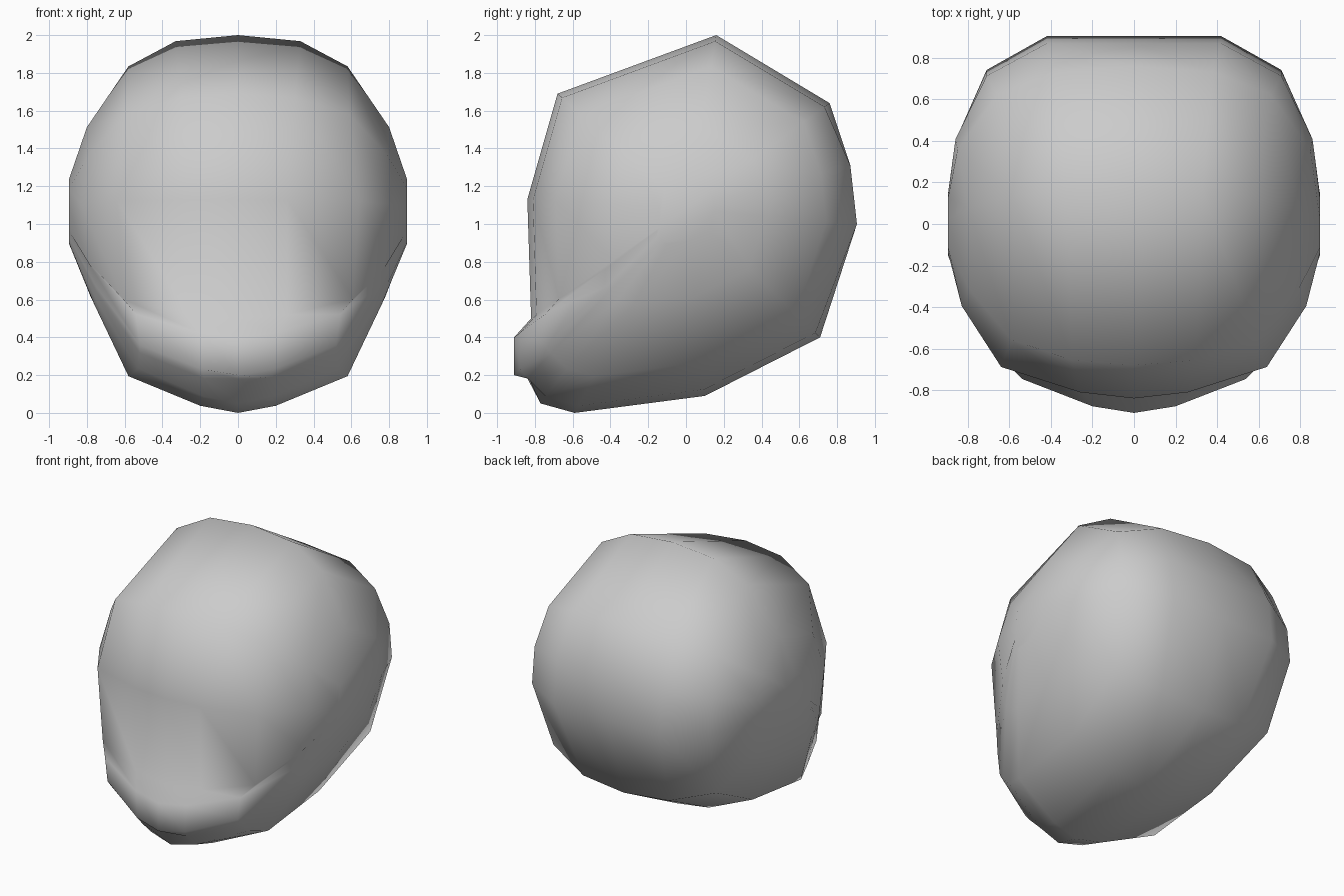
import bpy, bmesh

if "Cube" in bpy.data.objects:
    bpy.data.objects.remove(bpy.data.objects["Cube"])

# Centre-line profile of the head with the half-widths of its side columns:
# (y, z, x1, x2, x3)
ROWS = [
    (0.16, 2.00, 0.33, 0.58, 0.80),    # crown
    (-0.68, 1.69, 0.30, 0.59, 0.79),   # forehead
    (-0.84, 1.13, 0.26, 0.64, 0.83),   # brow
    (-0.82, 0.50, 0.26, 0.61, 0.80),   # under the brow
    (-0.91, 0.40, 0.20, 0.54, 0.77),   # muzzle top
    (-0.91, 0.20, 0.19, 0.52, 0.75),   # upper lip
    (-0.87, 0.15, 0.18, 0.52, 0.75),   # mouth
    (-0.77, 0.05, 0.18, 0.53, 0.75),   # chin
    (-0.59, 0.00, 0.20, 0.58, 0.76),   # jaw
    (0.10, 0.09, 0.25, 0.59, 0.78),    # neck underside
    (0.71, 0.40, 0.34, 0.65, 0.80),    # nape
    (0.905, 1.00, 0.42, 0.71, 0.85),   # back
    (0.87, 1.31, 0.42, 0.71, 0.86),    # upper back
    (0.76, 1.64, 0.38, 0.66, 0.85),    # back of crown
]
CENTRE_Y, CENTRE_Z = 0.0, 1.08
SCALES = (1.0, 0.965, 0.82, 0.47, 0.17)
SIDE_X = 0.895

bm = bmesh.new()


def column(k):
    """One closed loop of the profile, shrunk towards the side centre."""
    s = SCALES[abs(k)]
    sign = -1 if k < 0 else 1
    loop = []
    for y, z, x1, x2, x3 in ROWS:
        x = (0, x1, x2, x3, SIDE_X)[abs(k)] * sign
        # back stays flatter across its middle
        sc = 1.0 if abs(k) == 1 and y > 0.8 else s
        loop.append(bm.verts.new((x, CENTRE_Y + (y - CENTRE_Y) * sc,
                                  CENTRE_Z + (z - CENTRE_Z) * sc)))
    return loop


loops = [column(k) for k in range(-4, 5)]
n = len(ROWS)
for a, b in zip(loops, loops[1:]):
    for i in range(n):
        j = (i + 1) % n
        bm.faces.new((a[i], a[j], b[j], b[i]))

# side caps
bm.faces.new(loops[0])
bm.faces.new(loops[-1])

# small mouth notch
loops[4][6].co = (0, -0.83, 0.18)

bmesh.ops.recalc_face_normals(bm, faces=bm.faces)
for f in bm.faces:
    f.smooth = True
mesh = bpy.data.meshes.new("head")
bm.to_mesh(mesh)
bm.free()
head = bpy.data.objects.new("head", mesh)
bpy.context.collection.objects.link(head)
